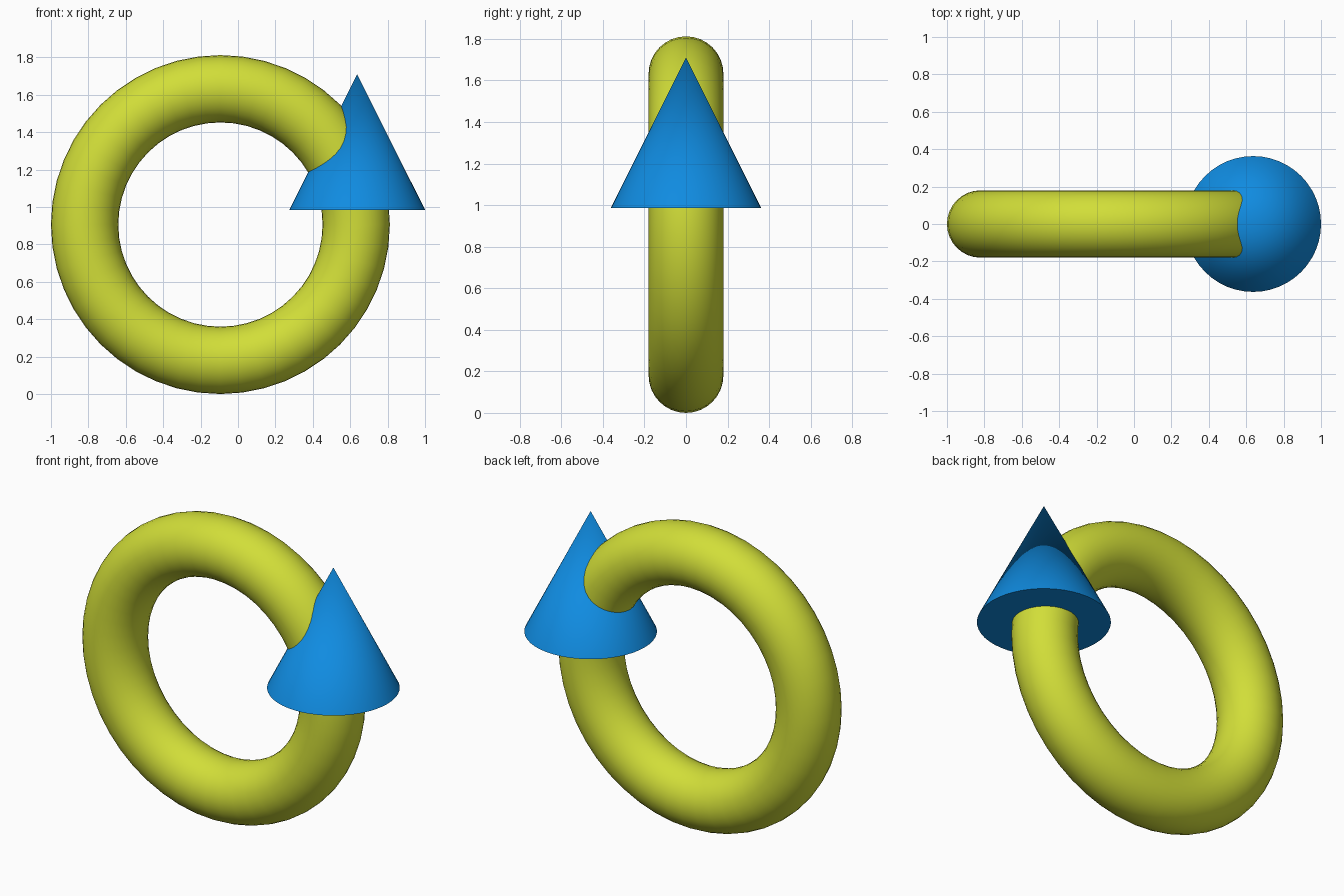
import bpy
import math

cube = bpy.data.objects.get("Cube")
if cube:
    bpy.data.objects.remove(cube, do_unlink=True)


def material(name, rgb):
    mat = bpy.data.materials.new(name)
    mat.use_nodes = True
    colour = (*rgb, 1.0)
    mat.diffuse_color = colour
    mat.node_tree.nodes["Principled BSDF"].inputs["Base Color"].default_value = colour
    return mat


def finish(name, mat):
    obj = bpy.context.object
    obj.name = name
    obj.data.name = name
    obj.data.materials.append(mat)
    bpy.ops.object.shade_smooth_by_angle(angle=math.radians(35))
    return obj


yellow = material("yellow_green", (0.64, 0.73, 0.04))
blue = material("bright_blue", (0.005, 0.26, 0.75))

# Upright ring
bpy.ops.mesh.primitive_torus_add(
    major_radius=0.726, minor_radius=0.18,
    major_segments=48, minor_segments=32,
    location=(-0.094, 0, 0.906), rotation=(math.pi / 2, 0, 0))
finish("ring", yellow)

# Arrowhead sitting on the ring, pointing up
height = 0.725
bpy.ops.mesh.primitive_cone_add(
    vertices=48, radius1=0.363, radius2=0, depth=height,
    location=(0.637, 0, 0.985 + height / 2))
finish("arrowhead", blue)
